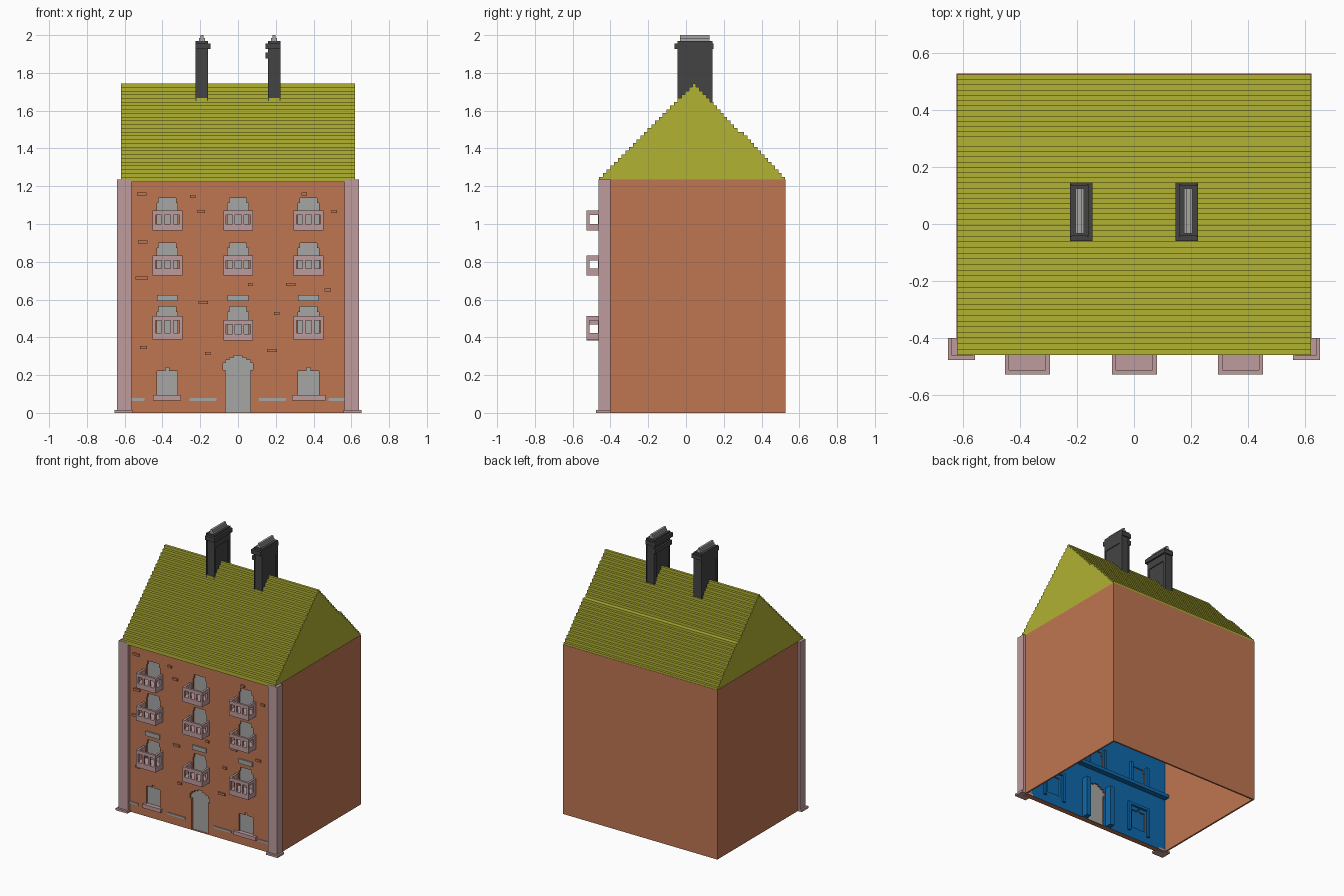
import bpy, bmesh
from mathutils import Matrix

cube = bpy.data.objects.get("Cube")
if cube:
    bpy.data.objects.remove(cube, do_unlink=True)


def material(name, rgb):
    lin = [((c / 255 + 0.055) / 1.055) ** 2.4 for c in rgb] + [1]
    m = bpy.data.materials.new(name)
    m.use_nodes = True
    m.diffuse_color = lin
    bsdf = m.node_tree.nodes["Principled BSDF"]
    bsdf.inputs["Base Color"].default_value = lin
    bsdf.inputs["Roughness"].default_value = 0.8
    return m


BRICK = material("brick_orange", (191, 117, 81))
ROOF = material("roof_olive_yellow", (178, 178, 52))
STONE = material("stone_pink", (191, 155, 156))
DARK = material("chimney_dark_grey", (68, 68, 68))
GREY = material("pane_grey", (166, 166, 165))
BLUE = material("lining_blue", (14, 105, 172))


def finish(name, bm, *mats):
    bmesh.ops.recalc_face_normals(bm, faces=bm.faces)
    me = bpy.data.meshes.new(name)
    bm.to_mesh(me)
    bm.free()
    for m in mats:
        me.materials.append(m)
    ob = bpy.data.objects.new(name, me)
    bpy.context.collection.objects.link(ob)
    return ob


def boxes(name, mat, spans):
    """One object from boxes given as (x0, x1, y0, y1, z0, z1)."""
    bm = bmesh.new()
    for x0, x1, y0, y1, z0, z1 in spans:
        mx = Matrix.Translation(((x0 + x1) / 2, (y0 + y1) / 2, (z0 + z1) / 2))
        mx = mx @ Matrix.Diagonal((abs(x1 - x0), y1 - y0, z1 - z0, 1))
        bmesh.ops.create_cube(bm, size=1, matrix=mx)
    return finish(name, bm, mat)


def prism(name, mat, pts, axis, a, b):
    """Extrude a 2D outline along x (pts are y, z) or y (pts are x, z)."""
    bm = bmesh.new()
    vs = [bm.verts.new((a, p, q) if axis == "x" else (p, a, q)) for p, q in pts]
    f = bm.faces.new(vs)
    r = bmesh.ops.extrude_face_region(bm, geom=[f])
    step = (b - a, 0, 0) if axis == "x" else (0, b - a, 0)
    bmesh.ops.translate(bm, vec=step,
                        verts=[v for v in r["geom"] if isinstance(v, bmesh.types.BMVert)])
    return finish(name, bm, mat)


def mirrored(half, cx=0):
    """Close a right-hand outline by mirroring it about cx."""
    return [(cx + x, z) for x, z in half] + [(cx - x, z) for x, z in reversed(half)]


# Outlines of the facade openings
COLUMNS = (-0.375, 0.0, 0.373)
ROWS = ((0.975, 1.11, 1.138), (0.735, 0.873, 0.90), (0.40, 0.535, 0.563))
windows = {}
for c, cx in enumerate(COLUMNS):
    for r, (lo, sh, top) in enumerate(ROWS):
        windows[f"window_{r}_{c}"] = mirrored(
            [(0.055, lo), (0.055, sh), (0.046, sh), (0.046, top)], cx)
    if cx:
        windows[f"ground_window_{c}"] = mirrored(
            [(0.055, 0.085), (0.055, 0.222), (0.01, 0.222), (0.01, 0.24)], cx)
door = mirrored([(0.065, 0.001), (0.065, 0.228), (0.08, 0.228), (0.08, 0.265), (0.065, 0.265),
                 (0.065, 0.28), (0.045, 0.28), (0.045, 0.293), (0.02, 0.293), (0.02, 0.305)])

# Front wall: flat outline with holes, extruded, lined blue on the inside
cu = bpy.data.curves.new("front_wall_outline", "CURVE")
cu.dimensions, cu.fill_mode, cu.extrude = "2D", "BOTH", 0.02
wall = [(-0.615, 0), (0.615, 0), (0.615, 1.225), (-0.615, 1.225)]
for pts in [wall, door, *windows.values()]:
    sp = cu.splines.new("POLY")
    sp.points.add(len(pts) - 1)
    for p, (x, z) in zip(sp.points, pts):
        p.co = (x, z, 0, 1)
    sp.use_cyclic_u = True
tmp = bpy.data.objects.new("front_wall_helper", cu)
bpy.context.collection.objects.link(tmp)
bpy.context.view_layer.update()
flat = bpy.data.meshes.new_from_object(
    tmp.evaluated_get(bpy.context.evaluated_depsgraph_get()))
bpy.data.objects.remove(tmp, do_unlink=True)
bm = bmesh.new()
bm.from_mesh(flat)
bpy.data.meshes.remove(flat)
bmesh.ops.remove_doubles(bm, verts=bm.verts, dist=1e-5)
for v in bm.verts:
    x, z, d = v.co
    v.co = (x, -0.42 + d, z)
for f in bm.faces:
    f.material_index = int(f.calc_center_median().y > -0.401)
    f.smooth = False
finish("front_wall", bm, BRICK, BLUE)

# Panes, door and their inner lining
for name, pts in windows.items():
    prism(name, GREY, pts, "y", -0.43, -0.42)
    prism(name + "_lining", BLUE, pts, "y", -0.4195, -0.41)
prism("door", GREY, door, "y", -0.425, -0.41)
frames = [(-0.61, 0.61, -0.4, -0.36, 0.40, 0.425)]
for s in (-1, 1):
    frames.append((s * 0.085, s * 0.12, -0.4, -0.35, 0, 0.30))
    for x in (0.29, 0.455):
        frames.append((s * (x - 0.01), s * (x + 0.01), -0.4, -0.385, 0.05, 0.27))
    frames.append((s * 0.28, s * 0.465, -0.4, -0.385, 0.25, 0.27))
for cx in COLUMNS:
    for lo, sh, top in ROWS:
        for s in (-1, 1):
            frames.append((cx + s * 0.06, cx + s * 0.08, -0.4, -0.38, lo + 0.04, top + 0.02))
boxes("inner_facade_frames", BLUE, frames)

# Side and back walls
boxes("side_and_back_walls", BRICK, [
    (-0.622, -0.61, -0.41, 0.527, 0, 1.235),
    (0.61, 0.622, -0.41, 0.527, 0, 1.235),
    (-0.612, 0.612, 0.515, 0.527, 0, 1.235)])

# Corner piers with foot slabs
for s, side in ((1, "left"), (-1, "right")):
    boxes(side + "_corner_pier", STONE, [
        (s * 0.565, s * 0.64, -0.462, -0.40, 0.01, 1.235),
        (s * 0.558, s * 0.653, -0.477, -0.40, 0, 0.015)])

# Balconies: floor, top rail and posts on three sides
for c, cx in enumerate(COLUMNS):
    for r, (z0, z1) in enumerate(((0.965, 1.072), (0.728, 0.832), (0.388, 0.512))):
        x0, x1, y0, y1 = cx - 0.078, cx + 0.08, -0.527, -0.435
        if r == 2 and c == 1:
            z0, z1 = z0 - 0.006, z1 - 0.02
        parts = [(x0, x1, y0, y1, z0, z0 + 0.036)]
        parts += [(x0, x1, y0, y0 + 0.015, z1 - 0.024, z1),
                  (x0, x0 + 0.015, y0, y1, z1 - 0.024, z1),
                  (x1 - 0.015, x1, y0, y1, z1 - 0.024, z1)]
        for i in range(4):
            x = x0 + i * (x1 - x0 - 0.015) / 3
            parts.append((x, x + 0.015, y0, y0 + 0.015, z0, z1))
        for x in (x0, x1 - 0.015):
            parts.append((x, x + 0.015, -0.467, y1, z0, z1))
        boxes(f"balcony_{r}_{c}", STONE, parts)

# Sills, plaques and the plinth strips
boxes("ground_window_sills", STONE, [
    (-0.45, -0.303, -0.46, -0.42, 0.066, 0.094), (0.287, 0.462, -0.46, -0.42, 0.066, 0.094)])
boxes("wall_plaques", GREY, [
    (cx - 0.055, cx + 0.055, -0.45, -0.43, 0.593, 0.625) for cx in COLUMNS])
boxes("plinth_strips", GREY, [
    (a, b, -0.447, -0.43, 0.064, 0.078)
    for a, b in ((-0.57, -0.495), (-0.258, -0.114), (0.112, 0.255), (0.478, 0.57))])

# Projecting bricks (x, z, width)
BRICKS = ((-.51, 1.16, .05), (-.24, 1.145, .03), (-.195, 1.065, .04), (.35, 1.16, .03),
          (.51, 1.065, .03), (-.505, .905, .05), (-.51, .715, .065), (.065, .68, .025),
          (.28, .68, .05), (.475, .65, .035), (-.185, .585, .05), (.205, .525, .03),
          (-.5, .345, .035), (-.16, .315, .03), (.18, .33, .055))
boxes("projecting_bricks", BRICK, [
    (x - w / 2, x + w / 2, -0.45, -0.43, z - 0.008, z + 0.008) for x, z, w in BRICKS])

# Stepped roof shell, with one wider tread on the back slope
RISE, N = 0.0198, 25
outer = [(-0.46, 1.222)]
for i in range(N + 1):
    y, z = -0.46 + i * RISE, 1.25 + i * RISE
    outer += [(y, z)] if i == 0 else [(y, z - RISE), (y, z)]
for i in range(N, -1, -1):
    y, z = 0.525 - i * 0.0182 - (0.016 if i > 12 else 0), 1.25 + i * RISE
    outer += [(y, z), (y, z - RISE if i else 1.222)]
inner = [(0.475, 1.222), (0.045, 1.68), (-0.405, 1.222)]
prism("stepped_roof", ROOF, outer + inner, "x", -0.62, 0.62)
for s, side in ((1, "left"), (-1, "right")):
    prism(side + "_gable", ROOF, [(0.51, 1.222), (0.045, 1.715), (-0.45, 1.222)],
          "x", s * 0.605, s * 0.62)

# Chimneys: stack, raised edges round a side panel, ledges and a grey flue cap
for s, side in ((1, "left"), (-1, "right")):
    a, b = s * 0.165, s * 0.22
    parts = [(a, b, -0.04, 0.135, 1.6, 1.97)]
    for x0, x1 in ((s * 0.159, a), (b, s * 0.225)):
        parts += [(x0, x1, -0.045, -0.033, 1.65, 1.97),
                  (x0, x1, 0.115, 0.14, 1.62, 1.97),
                  (x0, x1, -0.045, 0.14, 1.875, 1.97)]
    parts.append((s * 0.146, s * 0.225, -0.06, 0.145, 1.927, 1.956))
    if s > 0:
        parts.append((0.146, 0.17, -0.045, 0.14, 1.875, 1.907))
    boxes(side + "_chimney", DARK, parts)
    boxes(side + "_chimney_flue", GREY, [
        (s * 0.175, s * 0.206, -0.033, 0.125, 1.96, 1.985),
        (s * 0.183, s * 0.198, -0.033, 0.125, 1.98, 2.0)])
